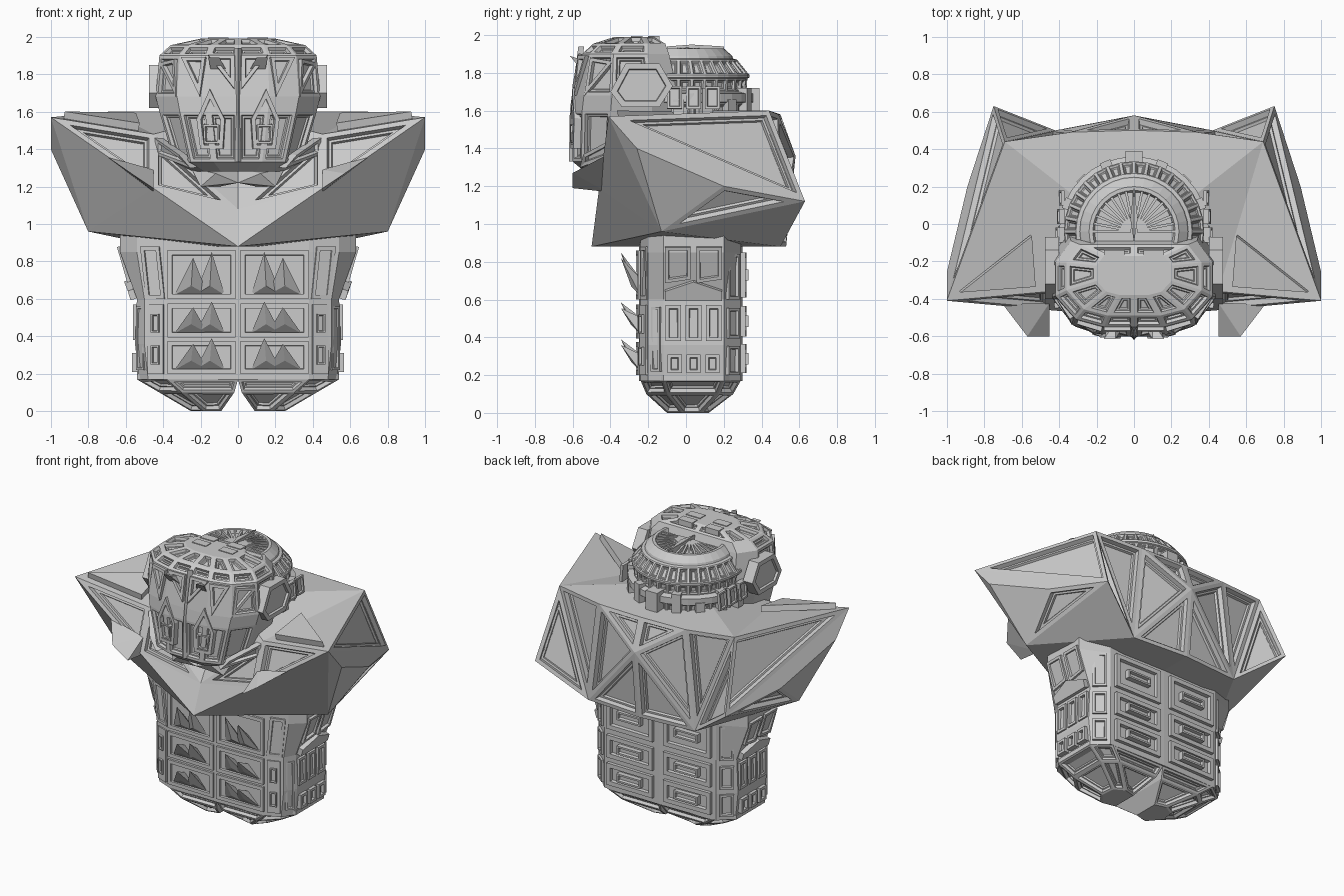
import bpy, bmesh, math
from mathutils import Vector as V

if "Cube" in bpy.data.objects:
    bpy.data.objects.remove(bpy.data.objects["Cube"])


def finish(name, bm):
    bmesh.ops.recalc_face_normals(bm, faces=bm.faces)
    me = bpy.data.meshes.new(name)
    bm.to_mesh(me)
    bm.free()
    ob = bpy.data.objects.new(name, me)
    bpy.context.collection.objects.link(ob)
    return ob


def flip(p, s):
    return V((p[0] * s, p[1], p[2]))


def recess(bm, faces, width, depth):
    # sunken window with a stepped frame
    bmesh.ops.recalc_face_normals(bm, faces=bm.faces)
    bmesh.ops.inset_individual(bm, faces=faces, thickness=width, depth=0, use_even_offset=True)
    bmesh.ops.inset_individual(bm, faces=faces, thickness=.006, depth=-depth, use_even_offset=True)
    bmesh.ops.inset_individual(bm, faces=faces, thickness=width * .5, depth=0, use_even_offset=True)
    bmesh.ops.inset_individual(bm, faces=faces, thickness=.005, depth=-depth * .5, use_even_offset=True)


def panel(name, pts, t=.02, frame=.018, deep=.02, axis_y=.03):
    # framed plate on a polygon, mirrored left and right
    bm = bmesh.new()
    for s in (1, -1):
        P = [flip(p, s) for p in pts]
        c = sum(P, V()) / len(P)
        n = (P[1] - P[0]).cross(P[2] - P[0]).normalized()
        if n.dot(c - V((0, axis_y, c.z))) < 0:
            n = -n
        lo = [bm.verts.new(p - n * .03) for p in P]
        hi = [bm.verts.new(p + n * t) for p in P]
        k = len(P)
        for i in range(k):
            bm.faces.new((lo[i], lo[(i + 1) % k], hi[(i + 1) % k], hi[i]))
        bm.faces.new(lo)
        top = bm.faces.new(hi)
        bmesh.ops.recalc_face_normals(bm, faces=bm.faces)
        if frame:
            bmesh.ops.inset_individual(bm, faces=[top], thickness=frame, depth=0, use_even_offset=True)
            bmesh.ops.inset_individual(bm, faces=[top], thickness=.004, depth=-deep, use_even_offset=True)
    return finish(name, bm)


def wall(name, a, b, z1, z2, n=1, gap=.012, **kw):
    # row of n upright rectangular panels between plan points a and b
    a, b = V((*a, 0)), V((*b, 0))
    g = gap / (b - a).length
    for i in range(n):
        p, q = a.lerp(b, i / n + g), a.lerp(b, (i + 1) / n - g)
        panel(f"{name}_{i}", [(p.x, p.y, z1), (q.x, q.y, z1), (q.x, q.y, z2), (p.x, p.y, z2)], **kw)


def hull(name, pts):
    bm = bmesh.new()
    for s in (1, -1):
        vs = [bm.verts.new(flip(p, s)) for p in pts]
        bmesh.ops.convex_hull(bm, input=vs)
    return finish(name, bm)


def loft(rings):
    bm = bmesh.new()
    R = [[bm.verts.new(p) for p in r] for r in rings]
    k = len(R[0])
    grid = [[bm.faces.new((a[i], a[(i + 1) % k], b[(i + 1) % k], b[i])) for i in range(k)]
            for a, b in zip(R, R[1:])]
    bm.faces.new(R[0])
    bm.faces.new(R[-1])
    return bm, grid


def both(half, z):
    # close a half plan contour whose ends lie on x = 0
    return [(x, y, z) for x, y in half] + [(-x, y, z) for x, y in half[-2:0:-1]]


# torso
def torso_plan(side, col):
    return [(0, -.25), (.38, -.24), (col, -.2), (side, -.12), (side, .2), (.44, .29), (0, .3)]


bm, g = loft([both(torso_plan(s, c), z) for z, s, c in
              ((.17, .53, .48), (.36, .55, .5), (.6, .54, .5), (.85, .63, .54), (.97, .63, .54))])
finish("torso", bm)

# feet: two faceted lobes under the torso
for s, side in ((1, "right"), (-1, "left")):
    top = [(.0, -.24), (.38, -.24), (.54, -.12), (.54, .2), (.42, .29), (0, .29)]
    mid = [(.02, -.21), (.3, -.21), (.42, -.1), (.42, .17), (.33, .25), (.02, .25)]
    low = [(.09, -.08), (.18, -.1), (.25, -.02), (.24, .08), (.17, .12), (.09, .1)]
    bm, g = loft([[(x * s, y, z) for x, y in r] for r, z in ((top, .2), (top, .17), (mid, .1), (low, .0))])
    recess(bm, g[2][:5] + g[1][:5], .015, .02)
    finish("foot_" + side, bm)

# front scales: framed panels with raised fangs
for r, (z1, z2) in enumerate(((.2, .375), (.395, .575), (.6, .86))):
    wall(f"front_panel_{r}", (.005, -.25), (.385, -.24), z1, z2, t=.015, frame=.025, deep=.03, gap=.008)
    zt = (.39, .585, .85)[r]
    for x, w, dz in ((.15, .08, 0), (.25, .09, -.03)):
        hull(f"fang_{r}_{x}", [(x - w, -.24, z1 + .02), (x + w, -.24, z1 + .02), (x, -.24, z1 + .11),
                               (x, -.29, z1 + .07), (x - .01, -.345, zt + dz)])
    # back panels
    wall(f"back_panel_{r}", (.03, .3), (.42, .295), z1 + .01, z2 - .01, t=.02, frame=.03, deep=.025)
    wall(f"back_slat_{r}", (.12, .3), (.33, .3), (z1 + z2) / 2 - .03, (z1 + z2) / 2 + .03, t=.03, frame=.012)
    wall(f"back_corner_{r}", (.54, .21), (.45, .285), z1, z2 - .02, t=.012, frame=.015)

# corner columns and sides
wall("column_low", (.385, -.24), (.49, -.2), .2, .57, t=.01, frame=0)
for z in (.25, .42):
    wall(f"column_slot_{z}", (.415, -.238), (.465, -.22), z, z + .1, t=.015, frame=.008, gap=.004)
panel("column_top", [(.39, -.235, .6), (.49, -.2, .6), (.52, -.205, .88), (.42, -.235, .88)], t=.01, frame=.02)
wall("side_box", (.545, -.11), (.545, .19), .21, .31, 3, t=.022)
wall("side_slot", (.545, -.12), (.545, .2), .38, .57, 3, t=.015)
wall("side_corner", (.49, -.19), (.545, -.125), .22, .56, t=.01, frame=.012)
panel("side_chevron", [(.55, -.11, .6), (.55, .19, .6), (.565, .19, .65), (.585, .04, .7), (.565, -.11, .65)],
      t=.025, frame=0)
for y1, y2 in ((-.11, .025), (.055, .19)):
    m = .675 if y1 < 0 else .725
    panel(f"side_shield_{y1}", [(.58, y1, .69), (.585, y2, .71), (.635, y2, .88), (.635, y1, .88)], t=.012)

# collar: wide faceted shoulder mantle
P = dict(A=(1, -.41, 1.57), B=(0, -.5, .88), D=(.8, -.13, .96), G=(1, -.26, 1.4), C=(.75, .63, 1.12),
         E=(.69, .44, 1.6), H=(.89, .2, 1.2), N=(.45, -.36, 1.48), J=(0, -.42, 1.08), K=(0, .5, 1.58),
         F=(0, .58, 1.36), L=(0, .53, .88), M=(.42, .5, .88), T=(0, -.1, 1.6), Q=(.45, -.46, 1.19),
         S=(.34, .49, 1.58))
plain = "AEN NET ESKT NTJ QBJ AQD QBD AGD AGH GDH ACH DCM BDML".split()
sunk = "AEC DCH ANQ NJQ ECM ESM SKF SFM FML".split()
bm = bmesh.new()
wins = []
for s in (1, -1):
    vs = {k: bm.verts.new(flip(p, s)) for k, p in P.items()}
    for f in plain + sunk:
        face = bm.faces.new([vs[c] for c in f])
        if f in sunk:
            wins.append(face)
bmesh.ops.remove_doubles(bm, verts=bm.verts, dist=.0005)
wins = [f for f in wins if f.is_valid]
recess(bm, wins, .026, .03)
finish("collar", bm)
panel("collar_top_inlay", [(.55, -.06, 1.565), (.93, -.36, 1.572), (.53, -.33, 1.51)], t=.012, frame=.015, deep=.015)
hull("collar_fang", [(.7, -.43, 1.36), (.57, -.6, 1.27), (.45, -.6, 1.19), (.45, -.42, 1.29), (.45, -.42, 1.17)])
hull("throat_plate", [(0, -.47, 1.22), (.12, -.49, 1.27), (.2, -.45, 1.2), (.1, -.4, 1.2), (0, -.35, 1.3),
                      (.25, -.4, 1.3)])

# head shell
plan = [(0, 0), (.38, 0), (.74, .09), (1, .36), (1, .75), (.8, 1), (0, 1)]
rows = ((1.28, .24, -.54, -.1), (1.33, .34, -.6, -.08), (1.6, .42, -.6, -.04), (1.68, .44, -.59, -.04),
        (1.9, .42, -.55, -.09), (1.955, .36, -.49, -.11), (1.99, .2, -.38, -.17))
bm, g = loft([both([(x * sx, yf + v * (yb - yf)) for x, v in plan], z) for z, sx, yf, yb in rows])
n = len(g[0])
sel = [g[r][i] for r, cols in ((1, (0, 1, 2)), (3, (2, 3)), (4, (0, 1, 2, 3)), (5, (0, 1, 2, 3, 4, 5)))
       for c in cols for i in (c, n - 1 - c)]
recess(bm, sel, .018, .018)
finish("head_shell", bm)

# face details
panel("brow_blade", [(.02, -.583, 1.72), (.02, -.55, 1.9), (.16, -.55, 1.9)], t=.02, frame=.02, deep=.03)
panel("cheek_blade", [(.2, -.575, 1.68), (.17, -.555, 1.89), (.3, -.515, 1.89)], t=.02, frame=.02, deep=.03)
panel("temple_blade", [(.32, -.53, 1.68), (.33, -.5, 1.88), (.41, -.38, 1.86)], t=.015, frame=.018)
panel("eye_frame", [(.08, -.6, 1.4), (.2, -.585, 1.4), (.22, -.58, 1.56), (.15, -.59, 1.72), (.07, -.6, 1.56)],
      t=.012, frame=.022, deep=.03)
panel("eye_block", [(.1, -.598, 1.43), (.18, -.59, 1.43), (.185, -.588, 1.53), (.1, -.598, 1.53)], t=.015, frame=.01)
hull("nose_ridge", [(0, -.62, 1.33), (.025, -.59, 1.33), (0, -.615, 1.6), (.02, -.58, 1.6), (0, -.57, 1.94),
                    (.02, -.54, 1.94)])
hull("crest_fin", [(.05, -.54, 1.8), (.14, -.54, 1.8), (.16, -.615, 1.89), (.1, -.615, 1.89), (.1, -.52, 1.86)])
panel("ear_plate", [(.43, -.4, 1.7), (.43, -.32, 1.85), (.43, -.14, 1.85), (.43, -.07, 1.73), (.43, -.14, 1.62),
                    (.43, -.34, 1.62)], t=.045, frame=.03, deep=.015)
panel("jaw_plate", [(.24, -.55, 1.3), (.42, -.36, 1.37), (.43, -.36, 1.46), (.3, -.53, 1.37)], t=.02)
for y in (-.29, -.2):
    hull(f"crown_block_{y}", [(x, y + d, z) for x in (.05, .16) for d in (0, .06) for z in (1.95, 1.995)])

# rear dome
N = 32
prof = ((1.5, .37), (1.64, .38), (1.645, .4), (1.69, .4), (1.7, .36), (1.77, .365), (1.775, .375), (1.79, .375),
        (1.87, .31), (1.875, .29), (1.89, .285), (1.93, .24), (1.93, .22), (1.905, .21))
bm, g = loft([[(r * math.cos(2 * math.pi * i / N), -.04 + r * math.sin(2 * math.pi * i / N), z) for i in range(N)]
              for z, r in prof])
recess(bm, g[7] + g[4] + g[0], .008, .01)
finish("rear_dome", bm)

# dome fan ribs, lower posts and tail knob
for i in range(9):
    a = math.pi * i / 16
    d, t = V((math.cos(a), math.sin(a), 0)), V((-math.sin(a), math.cos(a), 0))
    c = V((0, -.04, 0))
    hull(f"fan_rib_{i}", [c + d * r + t * w + V((0, 0, z)) for r, z0 in ((.02, 1.935), (.225, 1.925))
                          for w in (-.007, .007) for z in (z0, 1.89)])
    if i % 2 == 0:
        hull(f"dome_post_{i}", [c + d * r + t * w + V((0, 0, z)) for r in (.34, .405)
                                for w in (-.03, .03) for z in (1.56, 1.66 + .03 * (i % 4))])
hull("fan_keel", [(0, y, z) for y in (-.1, .2) for z in (1.9, 1.94)] + [(.02, .03, 1.95), (.02, .03, 1.9)])
hull("tail_knob", [(x, y, z) for x in (0, .045) for y in (.28, .39) for z in (1.58, 1.72)])
for s in (0, .1, .2):
    panel(f"dome_side_box_{s}", [(.41, -.1 + s, 1.61), (.41, -.02 + s, 1.61), (.4, -.02 + s, 1.73), (.4, -.1 + s, 1.73)],
          t=.01 - s * .1, frame=.012, deep=.012)
